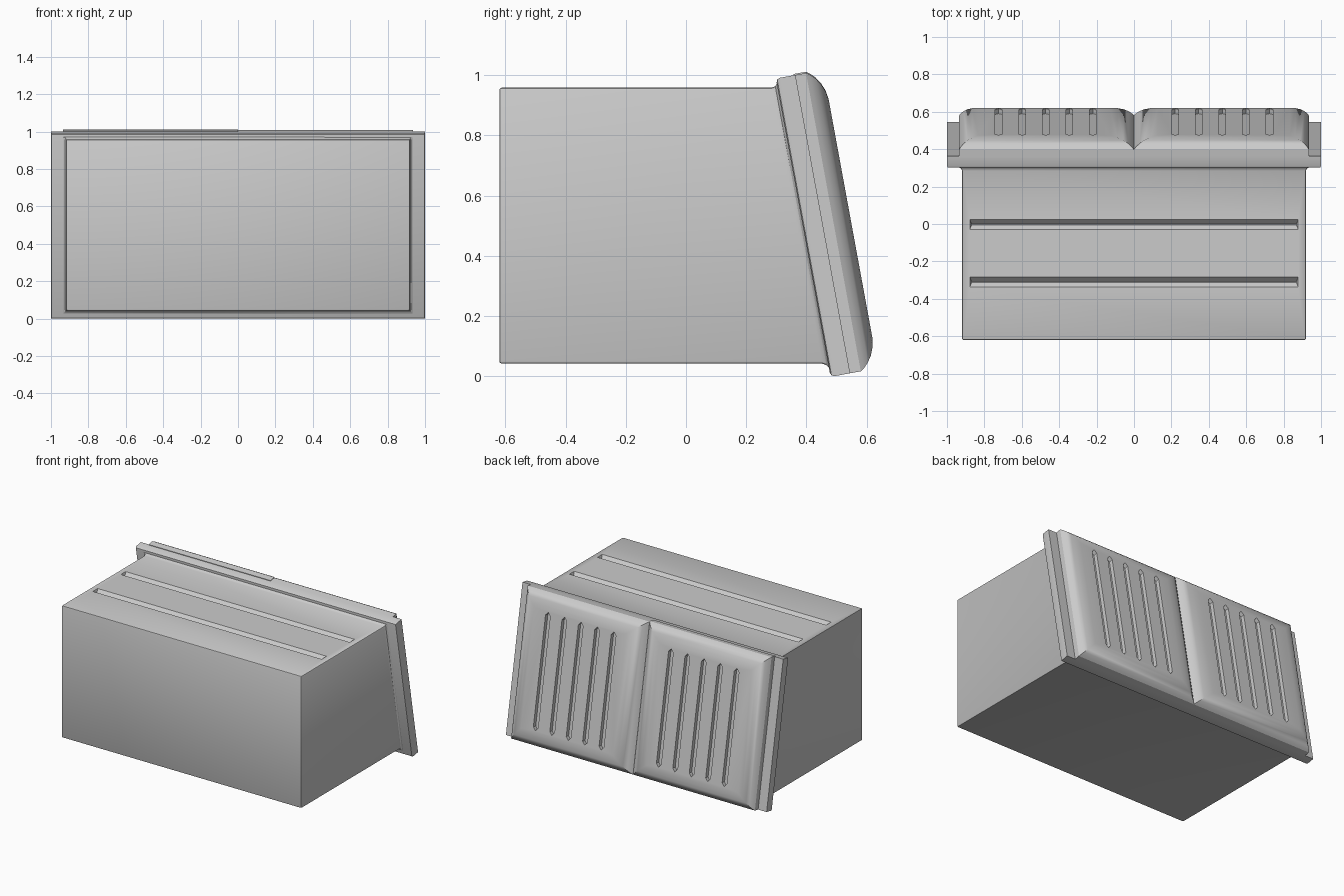
import bpy, bmesh, math
from mathutils import Matrix

if "Cube" in bpy.data.objects:
    bpy.data.objects.remove(bpy.data.objects["Cube"])

TILT = math.radians(10.4)
SLOPE = math.tan(TILT)
LID = Matrix.Translation((0, 0.48, -0.002)) @ Matrix.Rotation(TILT, 4, 'X')


def make(name, lofts, matrix=None):
    """One object from capped lofts; each loft is a list of equal-sized rings."""
    bm = bmesh.new()
    for rings in lofts:
        vs = [[bm.verts.new(p) for p in r] for r in rings]
        n = len(vs[0])
        for a, b in zip(vs, vs[1:]):
            for i in range(n):
                bm.faces.new((a[i], a[(i + 1) % n], b[(i + 1) % n], b[i]))
        bm.faces.new(vs[0])
        bm.faces.new(vs[-1])
    bmesh.ops.recalc_face_normals(bm, faces=bm.faces)
    me = bpy.data.meshes.new(name)
    bm.to_mesh(me)
    bm.free()
    ob = bpy.data.objects.new(name, me)
    bpy.context.collection.objects.link(ob)
    if matrix:
        ob.matrix_world = matrix
    return ob


def activate(ob):
    bpy.ops.object.select_all(action='DESELECT')
    ob.select_set(True)
    bpy.context.view_layer.objects.active = ob


def cut(ob, cutter):
    bpy.context.view_layer.update()
    m = ob.modifiers.new("cut", 'BOOLEAN')
    m.operation, m.object, m.solver = 'DIFFERENCE', cutter, 'EXACT'
    activate(ob)
    bpy.ops.object.modifier_apply(modifier=m.name)
    bpy.data.objects.remove(cutter)


def smooth(ob, deg=32):
    activate(ob)
    bpy.ops.object.shade_smooth_by_angle(angle=math.radians(deg))


def upright(x0, x1, y, z0, z1):
    return [(x0, y, z0), (x1, y, z0), (x1, y, z1), (x0, y, z1)]


# body: box with a slanted back that flares into the flange
def slanted(off, grow):
    x, z0, z1 = 0.92 + grow, 0.042 - grow, 0.958 + grow
    return [(px, 0.48 - SLOPE * pz + off, pz)
            for px, _, pz in upright(-x, x, 0, z0, z1)]


body = make("body", [[upright(-0.92, 0.92, -0.62, 0.042, 0.958),
                      slanted(-0.02, 0), slanted(-0.007, 0.005),
                      slanted(0.004, 0.02), slanted(0.03, 0.02)]])
bev = body.modifiers.new("edge_round", 'BEVEL')
bev.width, bev.segments = 0.008, 2
bev.limit_method, bev.angle_limit = 'ANGLE', math.radians(60)
activate(body)
bpy.ops.object.modifier_apply(modifier=bev.name)


# two V-shaped grooves across the top
def flat(x, y, half, z):
    return [(-x, y - half, z), (x, y - half, z), (x, y + half, z), (-x, y + half, z)]


cut(body, make("top_groove_cutter", [
    [flat(0.88, y, 0.031, 0.963), flat(0.868, y, 0.003, 0.933)]
    for y in (-0.003, -0.31)]))
smooth(body)

# flange: tilted plate with rounded front rim
flange = make("flange", [[upright(-1 + d, 1 - d, w, d, 1.007 - d)
                          for w, d in ((0, 0.014), (0.004, 0.004), (0.014, 0), (0.066, 0))]], LID)
smooth(flange)

# two cushioned panels with five vertical slots each
DOME = [(0, 0.102), (0.008, 0.114), (0.024, 0.130), (0.045, 0.144),
        (0.072, 0.155), (0.102, 0.160)]


def slot(x, half=0.018, z0=0.115, z1=0.895, tip=0.022):
    outline = [(x - half, z0 + tip), (x, z0), (x + half, z0 + tip),
               (x + half, z1 - tip), (x, z1), (x - half, z1 - tip)]
    return [[(px, w, pz) for px, pz in outline] for w in (0.133, 0.18)]


for side, name, top in ((-1, "left_panel", 1.011), (1, "right_panel", 1.007)):
    rings = [upright(0, side * 0.935, 0.06, 0, top)]
    for d, w in DOME:
        rings.append(upright(side * d * 1.25, side * (0.935 - d), w, d, top - d))
    panel = make(name, [rings], LID)
    slots = [slot(side * 0.472 + (i - 2) * 0.126) for i in range(5)]
    cut(panel, make(name + "_slot_cutter", slots, LID))
    smooth(panel)
